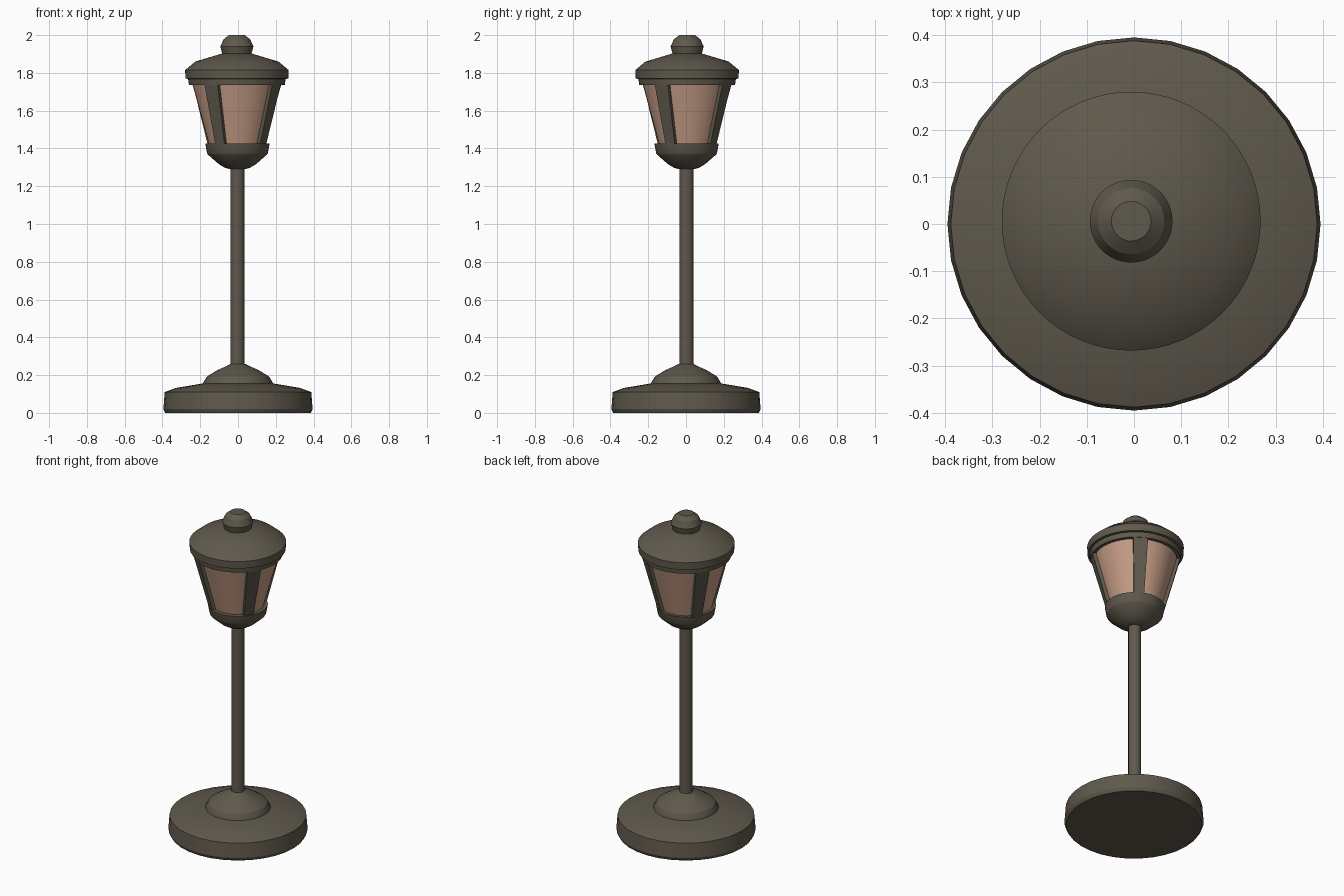
import bpy, bmesh
from math import sin, cos, tau, radians

if "Cube" in bpy.data.objects:
    bpy.data.objects.remove(bpy.data.objects["Cube"])


def material(name, rgb):
    m = bpy.data.materials.new(name)
    m.diffuse_color = (*rgb, 1)
    m.use_nodes = True
    m.node_tree.nodes["Principled BSDF"].inputs["Base Color"].default_value = m.diffuse_color
    return m


METAL = material("dark_metal", (0.115, 0.10, 0.073))
GLASS = material("warm_glass", (0.55, 0.33, 0.23))
LAMP = (-0.006, 0.006)  # the lantern head sits slightly off centre


def finish(name, bm, mat, loc):
    bmesh.ops.recalc_face_normals(bm, faces=bm.faces[:])
    me = bpy.data.meshes.new(name)
    bm.to_mesh(me)
    bm.free()
    me.materials.append(mat)
    ob = bpy.data.objects.new(name, me)
    ob.location = (*loc, 0)
    bpy.context.collection.objects.link(ob)
    bpy.ops.object.select_all(action='DESELECT')
    ob.select_set(True)
    bpy.context.view_layer.objects.active = ob
    bpy.ops.object.shade_smooth_by_angle(angle=radians(25))
    return ob


def turned(name, profile, n=32, mat=METAL, loc=(0, 0)):
    """Closed solid of revolution from (radius, z) points, bottom to top."""
    bm = bmesh.new()
    rings = [[bm.verts.new((r * cos(tau * i / n), r * sin(tau * i / n), z))
              for i in range(n)] for r, z in profile]
    for a, b in zip(rings, rings[1:]):
        for i in range(n):
            j = (i + 1) % n
            bm.faces.new((a[i], a[j], b[j], b[i]))
    bm.faces.new(rings[0][::-1])
    bm.faces.new(rings[-1])
    return finish(name, bm, mat, loc)


# Foot and pole
turned("base", [(0.385, 0), (0.395, 0.02), (0.388, 0.11), (0.33, 0.132), (0.18, 0.157)])
turned("base_dome", [(0.187, 0.14), (0.184, 0.16), (0.165, 0.192), (0.11, 0.226),
                     (0.065, 0.246), (0.036, 0.26)])
turned("pole", [(0.037, 0.2), (0.037, 1.31)], loc=(-0.003, 0.003))

# Lantern head
turned("lantern_cup", [(0.038, 1.29), (0.065, 1.297), (0.10, 1.318), (0.157, 1.368),
                       (0.161, 1.375), (0.17, 1.425), (0.155, 1.425)], 48, loc=(-0.003, 0.003))
turned("glass", [(0.145, 1.41), (0.238, 1.75)], 40, GLASS, LAMP)
turned("roof", [(0.235, 1.737), (0.254, 1.737), (0.258, 1.768), (0.272, 1.77), (0.274, 1.815),
                (0.22, 1.86), (0.08, 1.902)], 64, loc=LAMP)
turned("finial", [(0.07, 1.895), (0.077, 1.90), (0.0875, 1.94), (0.07, 1.978),
                  (0.042, 2.0)], 48, loc=LAMP)

# Four tapered bars between the glass panes
for k in range(4):
    a = radians(-33 + 90 * k)
    bm = bmesh.new()
    loops = []
    for z, r_in, r_out, h in ((1.415, 0.13, 0.164, 0.029), (1.748, 0.21, 0.253, 0.042)):
        corners = ((r_in, -h), (r_out, -h), (r_out, h), (r_in, h))
        loops.append([bm.verts.new((r * sin(a) + t * cos(a), -r * cos(a) + t * sin(a), z))
                      for r, t in corners])
    lo, hi = loops
    for i in range(4):
        j = (i + 1) % 4
        bm.faces.new((lo[i], lo[j], hi[j], hi[i]))
    bm.faces.new(lo)
    bm.faces.new(hi)
    finish(f"frame_bar_{k + 1}", bm, METAL, LAMP)
